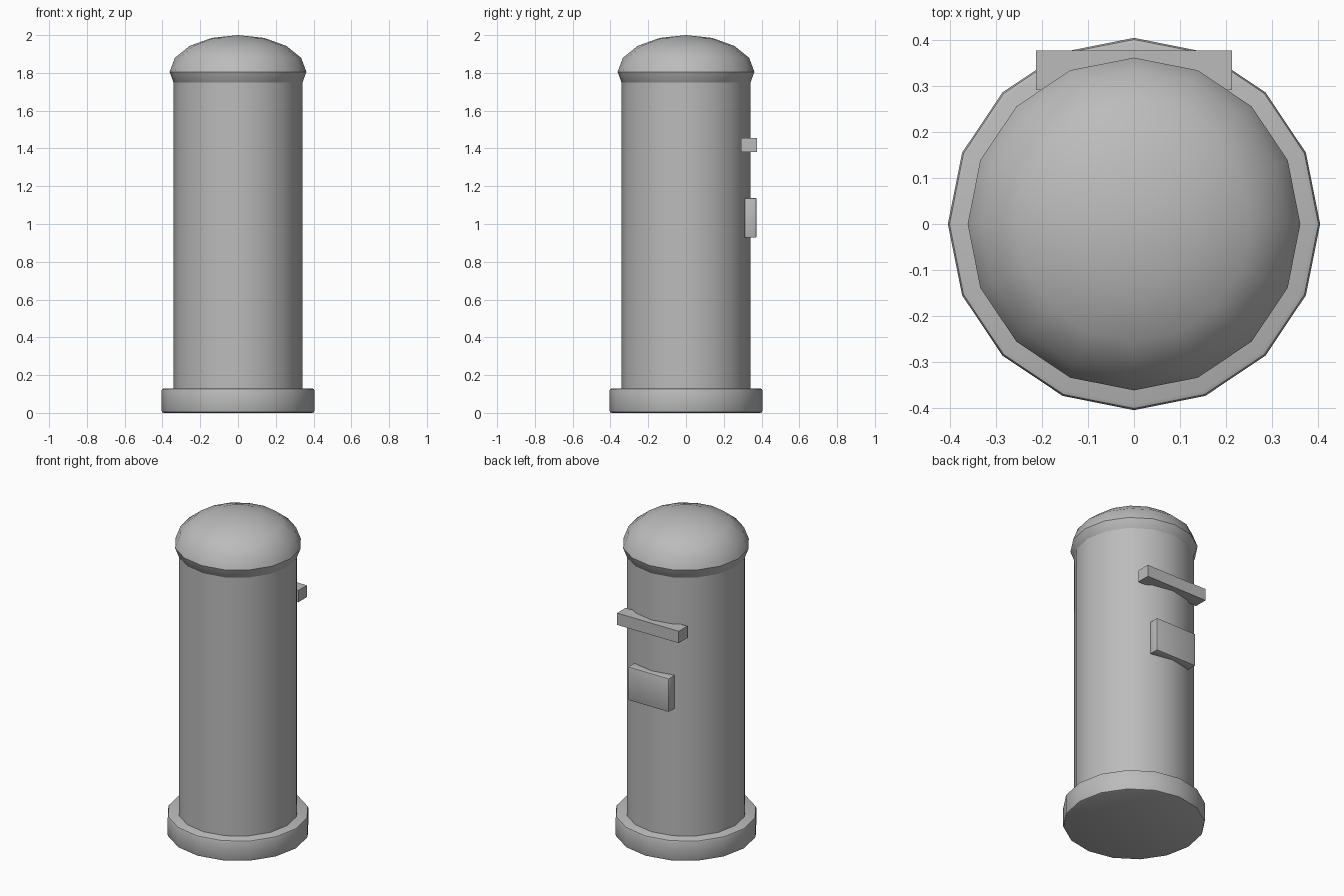
import bpy
import math

cube = bpy.data.objects.get("Cube")
if cube:
    bpy.data.objects.remove(cube, do_unlink=True)

SIDES = 16
GREY = (0.5, 0.5, 0.5, 1.0)
paint = bpy.data.materials.new("grey_paint")
paint.use_nodes = True
paint.diffuse_color = GREY
paint.node_tree.nodes["Principled BSDF"].inputs["Base Color"].default_value = GREY


def finish(name, bevel=0.0, angle=None):
    """Name, paint, bevel and shade the active object."""
    obj = bpy.context.object
    obj.name = obj.data.name = name
    obj.data.materials.append(paint)
    bpy.ops.object.transform_apply(location=False, rotation=True, scale=True)
    if bevel:
        mod = obj.modifiers.new("rounded_edges", 'BEVEL')
        mod.width = bevel
        mod.segments = 2
        mod.limit_method = 'ANGLE'
        mod.angle_limit = math.radians(40)
        bpy.ops.object.modifier_apply(modifier=mod.name)
    if angle:
        bpy.ops.object.shade_smooth_by_angle(angle=math.radians(angle))
    return obj


def cylinder(name, radius, low, high, bevel=0.0):
    # Quarter turn puts a corner on each axis
    bpy.ops.mesh.primitive_cylinder_add(vertices=SIDES, radius=radius, depth=high - low,
                                        location=(0, 0, (low + high) / 2))
    return finish(name, bevel, 35)


def box(name, width, back, front, low, high, bevel=0.0):
    bpy.ops.mesh.primitive_cube_add(size=1, location=(0, (back + front) / 2, (low + high) / 2))
    bpy.context.object.scale = (width, front - back, high - low)
    return finish(name, bevel, 30 if bevel else None)


# Plinth and pillar
cylinder("base", 0.405, 0.0, 0.13, bevel=0.012)
cylinder("body", 0.341, 0.1, 1.8)

# Flattened dome whose lower half sinks into the pillar
bpy.ops.mesh.primitive_uv_sphere_add(segments=SIDES, ring_count=8, radius=1, location=(0, 0, 1.805))
bpy.context.object.scale = (0.362, 0.362, 0.195)
finish("domed_cap", angle=36)

# Slot hood and notice plate on the back
box("slot_hood", 0.427, 0.292, 0.377, 1.382, 1.456)
box("notice_plate", 0.284, 0.31, 0.373, 0.928, 1.138, bevel=0.006)
